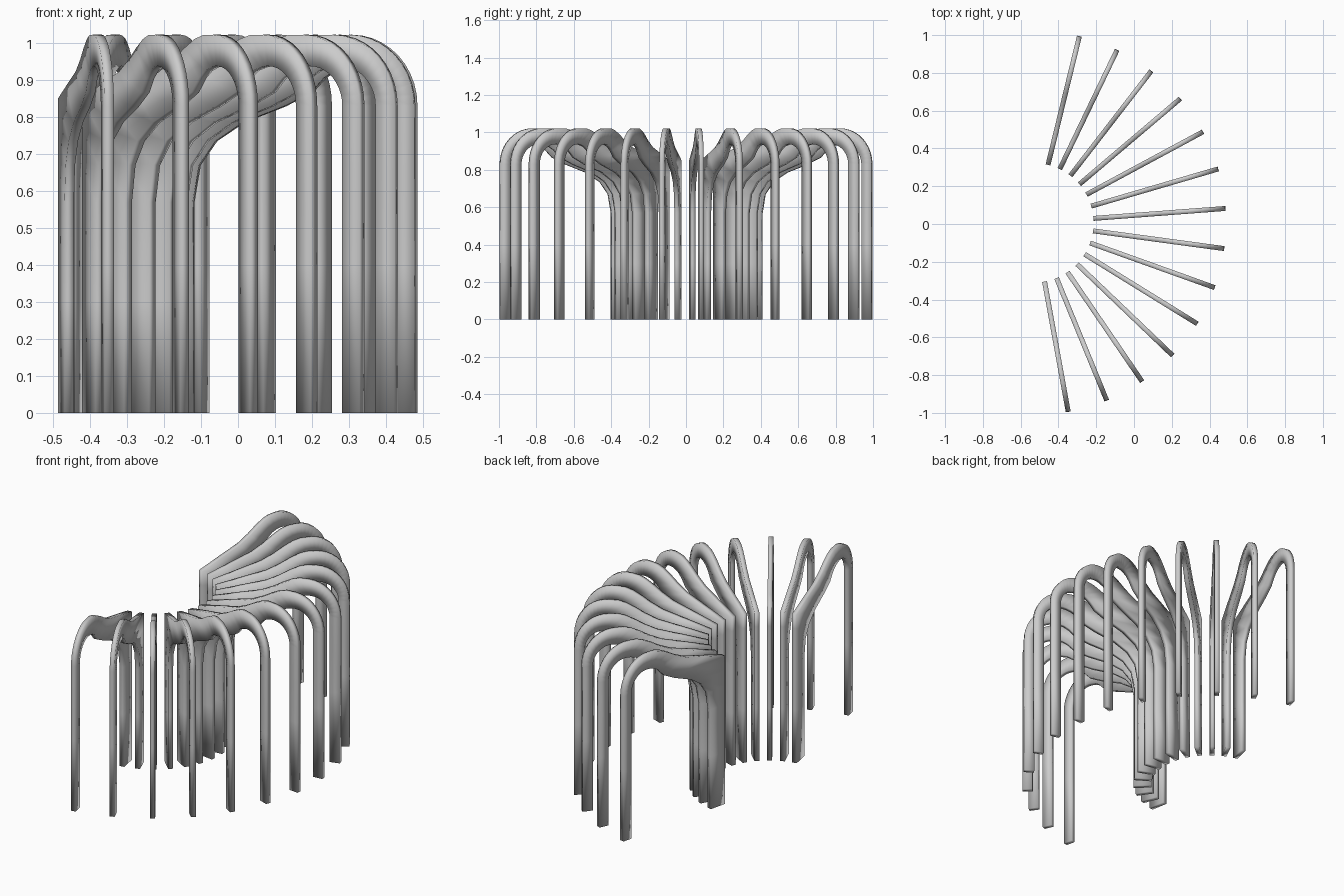
import bpy, bmesh
from math import sin, cos, pi, radians

if "Cube" in bpy.data.objects:
    bpy.data.objects.remove(bpy.data.objects["Cube"])

COUNT, STEP, START = 14, 12.0, 76.3     # fan of ribs, degrees
CENTRE = (-0.53, 0.006)                 # fan centre
WIDTH = 0.026

# Rib profile as pairs of (radius, z): outer side, inner side
profile = [((.316, 0), (.413, 0)), ((.316, .30), (.413, .30)),
           ((.316, .57), (.413, .57)), ((.316, .68), (.430, .67)),
           ((.316, .77), (.475, .735)), ((.316, .85), (.55, .785)),
           ((.45, .887), (.66, .828)), ((.58, .922), (.735, .866)),
           ((.65, .955), (.77, .905)), ((.70, .985), (.80, .925)),
           ((.75, 1.01), (.83, .934)), ((.79, 1.021), (.848, .937))]
# Rounded shoulder, then the thin outer leg
for i in range(11):
    a = pi / 2 * (1 - i / 10)
    profile.append(((.84 + .177 * cos(a), .83 + .192 * sin(a)),
                    (.86 + .102 * cos(a), .83 + .107 * sin(a))))
for z in (.4, 0):
    profile.append(((1.017, z), (.962, z)))


def rib_mesh():
    bm = bmesh.new()
    rings = []
    for (r0, z0), (r1, z1) in profile:
        h = WIDTH / 2
        rings.append([bm.verts.new(p) for p in
                      ((r0, -h, z0), (r0, h, z0), (r1, h, z1), (r1, -h, z1))])
    for a, b in zip(rings, rings[1:]):
        for k in range(4):
            n = (k + 1) % 4
            bm.faces.new((a[k], a[n], b[n], b[k]))
    bm.faces.new(rings[0])
    bm.faces.new(rings[-1])
    bmesh.ops.recalc_face_normals(bm, faces=bm.faces)
    for f in bm.faces:
        f.smooth = True
    me = bpy.data.meshes.new("rib")
    bm.to_mesh(me)
    bm.free()
    return me


# Fan of identical arched ribs
mesh = rib_mesh()
for i in range(COUNT):
    rib = bpy.data.objects.new(f"arched_rib_{i + 1}", mesh)
    rib.location = (*CENTRE, 0)
    rib.rotation_euler.z = radians(START - STEP * i)
    bpy.context.collection.objects.link(rib)
